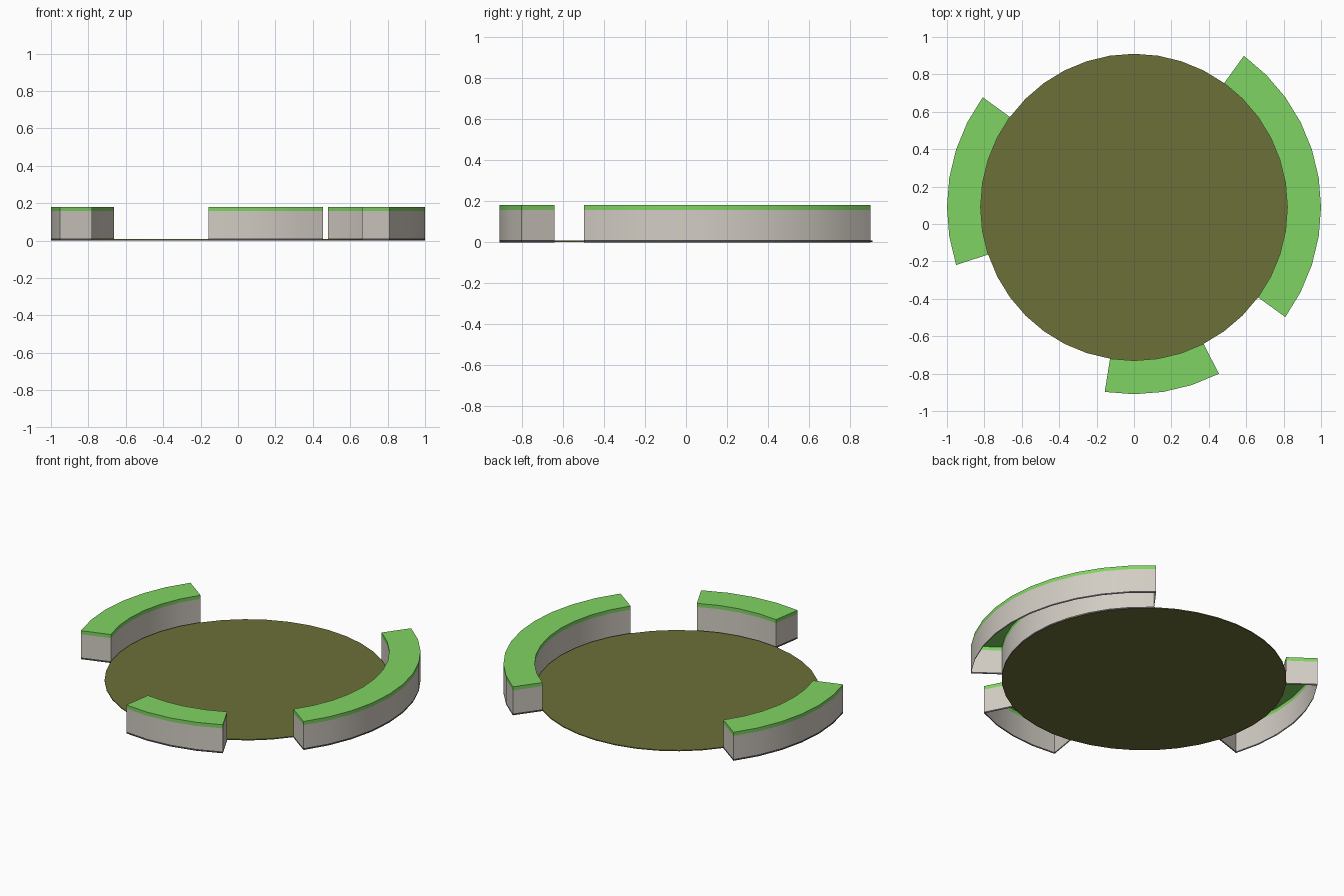
import bpy, bmesh, math

if "Cube" in bpy.data.objects:
    bpy.data.objects.remove(bpy.data.objects["Cube"])

CY, R_IN, R_OUT, STEP = 0.09, 0.82, 1.0, 9


def material(name, rgb):
    m = bpy.data.materials.new(name)
    lin = [((c / 255 + 0.055) / 1.055) ** 2.4 for c in rgb]
    m.diffuse_color = (*lin, 1)
    m.use_nodes = True
    m.node_tree.nodes["Principled BSDF"].inputs["Base Color"].default_value = m.diffuse_color
    return m


GREEN = material("grass green", (127, 211, 98))
STONE = material("pale stone", (210, 204, 195))
DARK = material("dark grey", (72, 72, 74))
OLIVE = material("olive", (107, 112, 55))


def finish(name, bm, mats):
    me = bpy.data.meshes.new(name)
    bm.to_mesh(me)
    bm.free()
    for m in mats:
        me.materials.append(m)
    ob = bpy.data.objects.new(name, me)
    bpy.context.collection.objects.link(ob)
    bpy.ops.object.select_all(action='DESELECT')
    ob.select_set(True)
    bpy.context.view_layer.objects.active = ob
    bpy.ops.object.shade_smooth_by_angle(angle=math.radians(30))
    return ob


# Curved wall: hollow, open underneath, with dark foot and green cap
def curved_wall(name, start, end):
    bm = bmesh.new()
    angles = [math.radians(a) for a in range(start, end + 1, STEP)]
    outline = [(R_OUT, a) for a in angles] + [(R_IN, a) for a in reversed(angles)]
    rings = [[bm.verts.new((r * math.cos(a), CY + r * math.sin(a), z))
              for r, a in outline] for z in (0, 0.011, 0.158, 0.181)]
    n = len(outline)
    for level, mat in enumerate((2, 1, 0)):
        lo, hi = rings[level], rings[level + 1]
        for i in range(n):
            j = (i + 1) % n
            bm.faces.new((lo[i], lo[j], hi[j], hi[i])).material_index = mat
    top = rings[-1]
    for i in range(len(angles) - 1):
        bm.faces.new((top[i], top[i + 1], top[n - 2 - i], top[n - 1 - i]))
    finish(name, bm, (GREEN, STONE, DARK))


curved_wall("right_wall", -36, 54)
curved_wall("left_wall", 144, 198)
curved_wall("front_wall", 261, 297)

# Floor disc
bm = bmesh.new()
bmesh.ops.create_cone(bm, cap_ends=True, segments=40, radius1=R_IN, radius2=R_IN, depth=0.006)
bmesh.ops.translate(bm, verts=bm.verts, vec=(0, CY, 0.005))
finish("floor_disc", bm, (OLIVE,))
